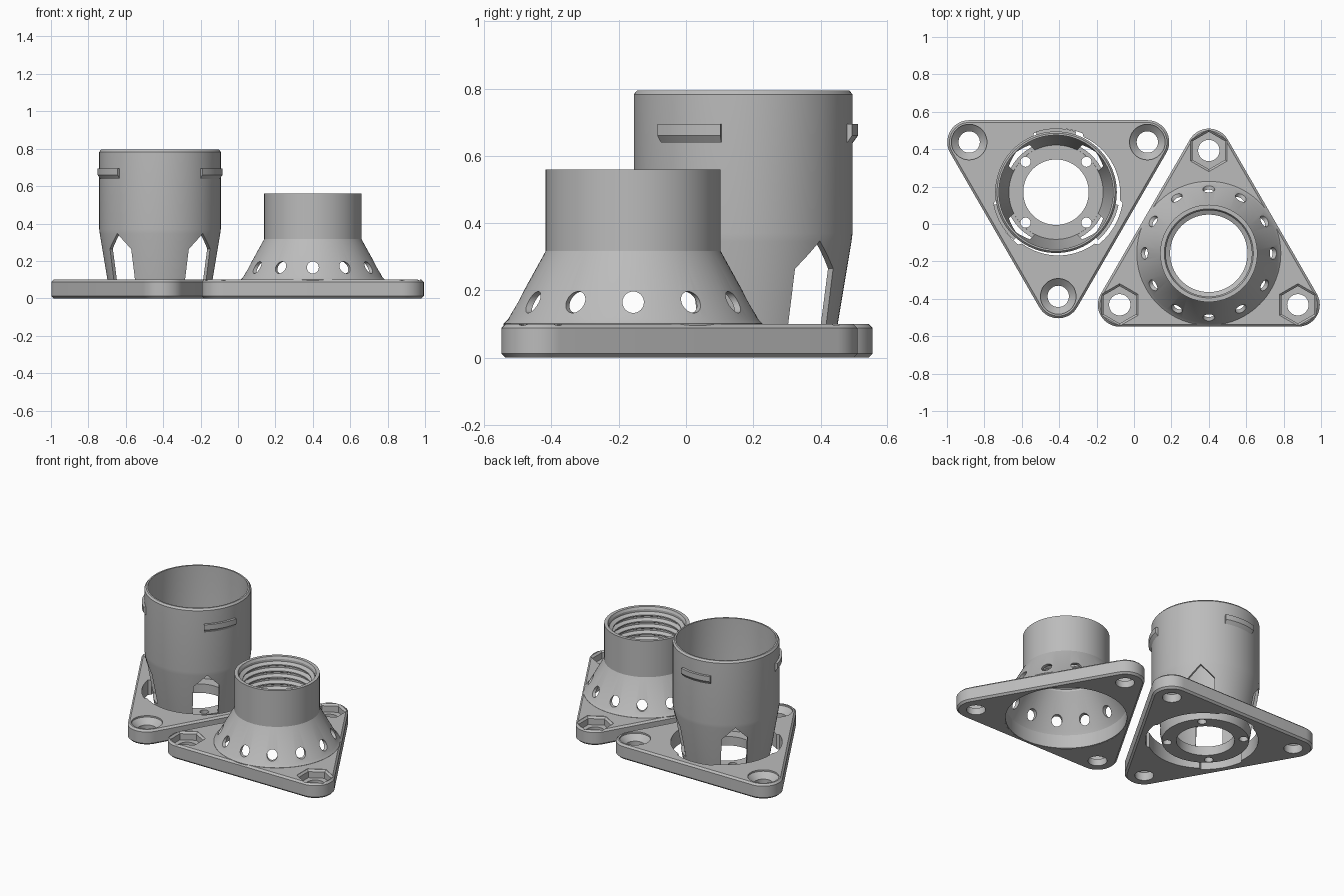
import bpy, bmesh
from math import sin, cos, pi, radians
from mathutils import Matrix, Vector

cube = bpy.data.objects.get("Cube")
if cube:
    bpy.data.objects.remove(cube)

grey = bpy.data.materials.new("plain grey")
grey.use_nodes = True
grey.diffuse_color = (0.5, 0.5, 0.5, 1)
grey.node_tree.nodes["Principled BSDF"].inputs["Base Color"].default_value = (0.5, 0.5, 0.5, 1)

PLATE_A, TUBE, PLATE_B = Vector((-0.405, 0.163, 0)), Vector((-0.417, 0.17, 0)), Vector((0.4, -0.157, 0))
HEIGHT = 0.1


def loft(name, rings, closed=False, matrix=Matrix()):
    """Skin matching rings of points, capped at the ends or joined round."""
    bm = bmesh.new()
    rows = [[bm.verts.new(matrix @ Vector(p)) for p in ring] for ring in rings]
    n = len(rows[0])
    pairs = list(zip(rows, rows[1:]))
    if closed:
        pairs.append((rows[-1], rows[0]))
    else:
        bm.faces.new(rows[0])
        bm.faces.new(rows[-1])
    for a, b in pairs:
        for i in range(n):
            j = (i + 1) % n
            bm.faces.new((a[i], a[j], b[j], b[i]))
    bmesh.ops.recalc_face_normals(bm, faces=bm.faces)
    mesh = bpy.data.meshes.new(name)
    bm.to_mesh(mesh)
    bm.free()
    mesh.materials.append(grey)
    obj = bpy.data.objects.new(name, mesh)
    bpy.context.collection.objects.link(obj)
    return obj


def circle(r, z, n=64, start=0.0):
    return [(r * cos(start + 2 * pi * i / n), r * sin(start + 2 * pi * i / n), z) for i in range(n)]


def lathe(name, profile, centre, closed=False, n=96, start=0.0):
    rings = [circle(r, z, n, start) for r, z in profile]
    return loft(name, rings, closed, Matrix.Translation(centre))


def cut(obj, cutters):
    bpy.context.view_layer.objects.active = obj
    for c in cutters:
        mod = obj.modifiers.new("cut", "BOOLEAN")
        mod.operation, mod.solver, mod.object = "DIFFERENCE", "EXACT", c
        bpy.ops.object.modifier_apply(modifier=mod.name)
        bpy.data.objects.remove(c)


def corners(centre, turn):
    return [centre + 0.55 * Vector((cos(turn + k * 2 * pi / 3), sin(turn + k * 2 * pi / 3), 0)) for k in range(3)]


def plate(name, centre, turn):
    """Rounded triangle with softened top and bottom rims."""
    rings = []
    for r, z in ((0.105, 0), (0.117, 0.012), (0.117, HEIGHT - 0.012), (0.105, HEIGHT)):
        ring = []
        for k, c in enumerate(corners(centre, turn)):
            mid = turn + k * 2 * pi / 3
            for i in range(17):
                a = mid - pi / 3 + i * pi / 24
                ring.append((c.x + r * cos(a), c.y + r * sin(a), z))
        rings.append(ring)
    return loft(name, rings)


# Left plate: bayonet opening and countersunk screw holes
plate_a = plate("tube_plate", PLATE_A, -pi / 2)


def bayonet(z):
    ring = []
    for i in range(180):
        a = i * 2
        near_slot = abs((a - 30) % 120 - 60) <= 22
        r = 0.347 if near_slot else 0.331
        ring.append((r * cos(radians(a)), r * sin(radians(a)), z))
    return ring


sink = ((0.057, -0.1), (0.057, 0.055), (0.095, HEIGHT - 0.01), (0.095, 0.2))
cut(plate_a, [loft("opening", [bayonet(-0.1), bayonet(0.2)], False, Matrix.Translation(PLATE_A))]
    + [lathe("sink", sink, c, n=48) for c in corners(PLATE_A, -pi / 2)])

# Tube with tapered foot and an inner floor ring
tube = lathe("tube", (
    (0.262, 0.0), (0.281, 0.1), (0.322, 0.345), (0.325, 0.37), (0.325, 0.783), (0.315, 0.795),
    (0.305, 0.795), (0.305, 0.37), (0.302, 0.345), (0.252, 0.06), (0.175, 0.06), (0.175, 0.0)),
    TUBE, closed=True)

# Pointed windows and floor screw holes on the diagonals
cutters = []
for k in range(4):
    turn = Matrix.Translation(TUBE) @ Matrix.Rotation(pi / 4 + k * pi / 2, 4, "Z")
    outline = ((-0.08, 0.063), (0.08, 0.063), (0.08, 0.265), (0, 0.347), (-0.08, 0.265))
    cutters.append(loft("window", [[(x, t, z) for t, z in outline] for x in (0.15, 0.45)], False, turn))
    cutters.append(lathe("screw", ((0.027, -0.1), (0.027, 0.15)), turn @ Vector((0.23, 0, 0)), n=24))
cut(tube, cutters)

# Three bayonet tabs around the tube
section = ((0.315, 0.635), (0.323, 0.635), (0.341, 0.66), (0.341, 0.695), (0.315, 0.695))
tabs = []
for k in range(3):
    rings = []
    for i in range(13):
        a = radians(90 + 120 * k - 18.5 + 37 * i / 12)
        rings.append([(r * cos(a), r * sin(a), z) for r, z in section])
    tabs.append(loft("tube_tab_%d" % (k + 1), rings, False, Matrix.Translation(TUBE)))

# Right plate: round opening, hexagonal nut pockets and bolt holes
plate_b = plate("cone_plate", PLATE_B, pi / 2)
pocket = ((0.1, 0.045), (0.1, HEIGHT - 0.014), (0.113, HEIGHT - 0.002), (0.113, 0.2))
cutters = [lathe("opening", ((0.372, -0.1), (0.372, 0.2)), PLATE_B)]
for c in corners(PLATE_B, pi / 2):
    cutters.append(lathe("bolt", ((0.057, -0.1), (0.057, 0.15)), c, n=48))
    cutters.append(lathe("pocket", pocket, c, n=6, start=pi / 2))
cut(plate_b, cutters)

# Vented cone with a threaded neck
profile = [(0.365, 0.001), (0.38, 0.001), (0.385, HEIGHT + 0.001), (0.372, 0.114), (0.26, 0.317),
           (0.26, 0.56), (0.238, 0.56), (0.23, 0.545)]
for i in range(5):
    top = 0.53 - i * 0.042
    profile += [(0.23, top), (0.207, top - 0.012), (0.207, top - 0.02), (0.23, top - 0.032)]
profile += [(0.23, 0.317), (0.355, HEIGHT + 0.01), (0.365, HEIGHT - 0.01)]
cone = lathe("threaded_cone", profile, PLATE_B, closed=True)
vents = []
for k in range(12):
    m = Matrix.Translation(PLATE_B + Vector((0, 0, 0.165))) @ Matrix.Rotation(k * pi / 6, 4, "Z") \
        @ Matrix.Rotation(pi / 2, 4, "Y")
    vents.append(loft("vent", [circle(0.032, d, 24) for d in (0.25, 0.45)], False, m))
cut(cone, vents)

# Smooth curved walls, keep hard edges
bpy.ops.object.select_all(action="DESELECT")
for obj in [plate_a, tube, plate_b, cone] + tabs:
    obj.select_set(True)
bpy.context.view_layer.objects.active = tube
bpy.ops.object.shade_smooth_by_angle(angle=radians(25))
